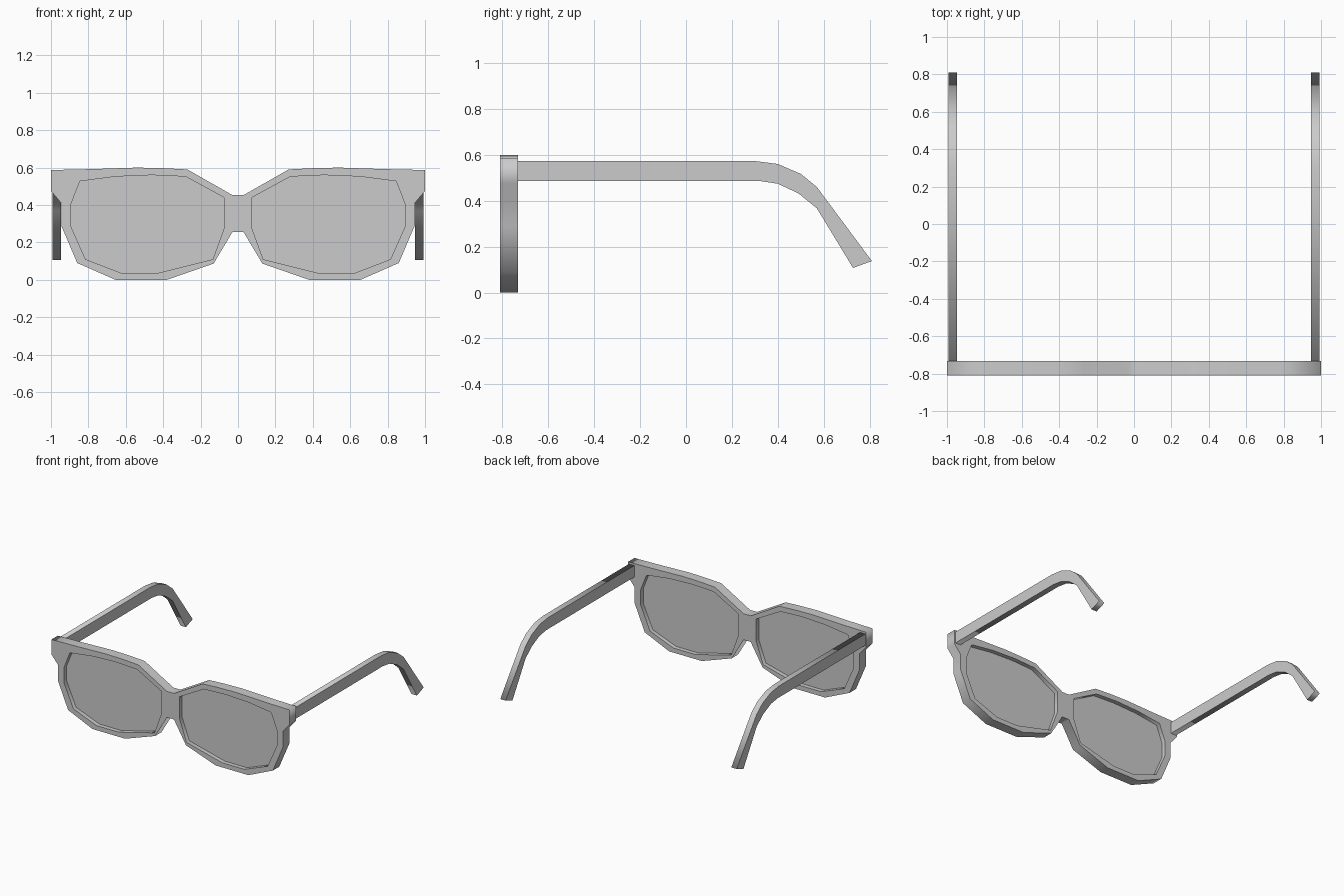
import bpy
from math import radians

if "Cube" in bpy.data.objects:
    bpy.data.objects.remove(bpy.data.objects["Cube"])

def extruded(name, loops, thickness, location, rotation):
    """Flat filled outline (later loops are holes) given a thickness."""
    curve = bpy.data.curves.new(name, 'CURVE')
    curve.dimensions = '2D'
    curve.fill_mode = 'BOTH'
    curve.extrude = thickness / 2
    for pts in loops:
        sp = curve.splines.new('POLY')
        sp.points.add(len(pts) - 1)
        for p, (u, v) in zip(sp.points, pts):
            p.co = (u, v, 0, 1)
        sp.use_cyclic_u = True
    ob = bpy.data.objects.new(name, curve)
    bpy.context.collection.objects.link(ob)
    ob.location = location
    ob.rotation_euler = [radians(a) for a in rotation]
    bpy.ops.object.select_all(action='DESELECT')
    ob.select_set(True)
    bpy.context.view_layer.objects.active = ob
    bpy.ops.object.convert(target='MESH')
    return bpy.context.object

def mirror(pts):
    return [(-u, v) for u, v in reversed(pts)]

# right half of the frame outline, from top of bridge to bottom of bridge
half = [(0.03, 0.453), (0.27, 0.59), (0.40, 0.597), (0.54, 0.60), (0.78, 0.592),
        (1.0, 0.587), (1.0, 0.475), (0.945, 0.41), (0.945, 0.29), (0.86, 0.09),
        (0.655, 0.0), (0.38, 0.0), (0.13, 0.087), (0.03, 0.255)]
# lens opening
lens = [(0.075, 0.44), (0.28, 0.552), (0.46, 0.56), (0.655, 0.552), (0.845, 0.527),
        (0.895, 0.40), (0.895, 0.29), (0.815, 0.11), (0.62, 0.035), (0.435, 0.035),
        (0.135, 0.11), (0.075, 0.275)]
# side profile of a temple arm in y, z
arm = [(-0.74, 0.573), (0.30, 0.573), (0.40, 0.56), (0.50, 0.517), (0.57, 0.46),
       (0.81, 0.137), (0.728, 0.107), (0.57, 0.367), (0.49, 0.432), (0.40, 0.474),
       (0.32, 0.486), (-0.74, 0.486)]

# front frame with two lens openings
extruded("front_frame", [half + mirror(half), lens, mirror(lens)],
         0.077, (0, -0.7715, 0), (90, 0, 0))

# lenses and temple arms on both sides
for side, s in (("right", 1), ("left", -1)):
    extruded("lens_" + side, [lens if s > 0 else mirror(lens)],
             0.012, (0, -0.7715, 0), (90, 0, 0))
    extruded("temple_arm_" + side, [arm], 0.045, (s * 0.97, 0, 0), (90, 0, 90))
